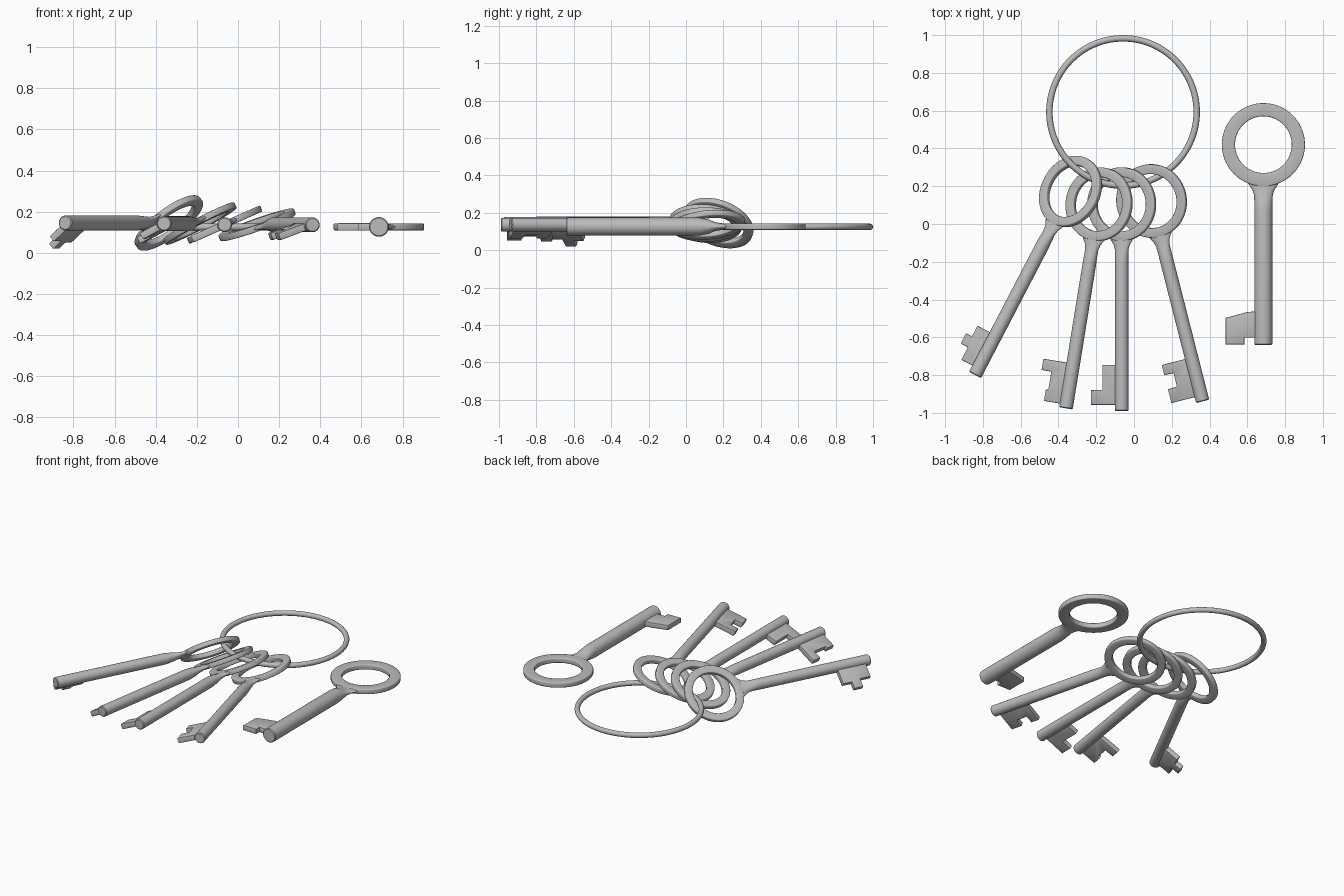
import bpy, bmesh, math
from mathutils import Matrix, Vector

if "Cube" in bpy.data.objects:
    bpy.data.objects.remove(bpy.data.objects["Cube"])

steel = bpy.data.materials.new("grey_steel")
steel.diffuse_color = (0.5, 0.5, 0.5, 1)
steel.use_nodes = True
steel.node_tree.nodes["Principled BSDF"].inputs["Base Color"].default_value = steel.diffuse_color


def finish(bm, name, matrix):
    bmesh.ops.recalc_face_normals(bm, faces=bm.faces[:])
    me = bpy.data.meshes.new(name)
    bm.to_mesh(me)
    bm.free()
    me.materials.append(steel)
    ob = bpy.data.objects.new(name, me)
    ob.matrix_world = matrix
    bpy.context.collection.objects.link(ob)
    bpy.ops.object.select_all(action='DESELECT')
    ob.select_set(True)
    bpy.context.view_layer.objects.active = ob
    bpy.ops.object.shade_smooth_by_angle(angle=math.radians(38))


def bridge(bm, a, b):
    n = len(a)
    for i in range(n):
        bm.faces.new((a[i], a[(i + 1) % n], b[(i + 1) % n], b[i]))


def revolve(bm, section, n=72):
    # closed (radius, z) section turned around z
    rows = []
    for k in range(n):
        t = 2 * math.pi * k / n
        rows.append([bm.verts.new((r * math.cos(t), r * math.sin(t), z)) for r, z in section])
    for k in range(n):
        bridge(bm, rows[k], rows[(k + 1) % n])


def rounded_rect(r0, r1, h, b, seg=3):
    pts = []
    for q, (r, z) in enumerate(((r1 - b, h - b), (r0 + b, h - b), (r0 + b, b - h), (r1 - b, b - h))):
        for s in range(seg + 1):
            t = math.pi / 2 * (q + s / seg)
            pts.append((r + b * math.cos(t), z + b * math.sin(t)))
    return pts


def key(name, centre, angle, roll, bit, outer=0.195, inner=0.144, shaft=0.036, tip=1.095, h=0.016):
    bm = bmesh.new()
    # bow (finger ring)
    revolve(bm, rounded_rect(inner, outer, h, 0.006))
    # shaft: flattened neck swelling into a round rod
    stations = [(outer - 0.03, shaft + 0.04, h * 0.9), (outer, shaft + 0.024, h),
                (outer + 0.02, shaft + 0.01, h * 1.15), (outer + 0.045, shaft + 0.002, h * 1.4),
                (outer + 0.08, shaft, h + (shaft - h) * 0.7), (outer + 0.13, shaft, shaft),
                (tip - 0.005, shaft, shaft), (tip, shaft - 0.005, shaft - 0.005)]
    n = 28
    rings = [[bm.verts.new((w * math.cos(2 * math.pi * i / n), -u, t * math.sin(2 * math.pi * i / n)))
              for i in range(n)] for u, w, t in stations]
    for a, b in zip(rings, rings[1:]):
        bridge(bm, a, b)
    bm.faces.new(rings[0])
    bm.faces.new(rings[-1])
    # bit (toothed blade)
    part = bmesh.new()
    face = part.faces.new([part.verts.new((-v, -u, -0.018)) for v, u in bit])
    up = bmesh.ops.extrude_face_region(part, geom=[face])
    bmesh.ops.translate(part, vec=Vector((0, 0, 0.036)),
                        verts=[g for g in up["geom"] if isinstance(g, bmesh.types.BMVert)])
    bmesh.ops.recalc_face_normals(part, faces=part.faces[:])
    rim = [e for e in part.edges if abs(e.verts[0].co.z - e.verts[1].co.z) < 1e-5]
    bmesh.ops.bevel(part, geom=rim, offset=0.005, segments=2, profile=0.5, affect='EDGES')
    tmp = bpy.data.meshes.new("bit_tmp")
    part.to_mesh(tmp)
    part.free()
    bm.from_mesh(tmp)
    bpy.data.meshes.remove(tmp)
    m = (Matrix.Translation(centre) @ Matrix.Rotation(math.radians(angle), 4, 'Z')
         @ Matrix.Rotation(math.radians(-roll), 4, 'Y'))
    finish(bm, name, m)


def steps(*blocks):
    # stepped bit outline from (start, end, reach) blocks along the shaft
    pts = [(0, blocks[0][0])]
    for a, b, v in blocks:
        pts += [(v, a), (v, b)]
    return pts + [(0, blocks[-1][1])]


# large carrying ring
bm = bmesh.new()
revolve(bm, [(0.39 + 0.017 * math.cos(i * math.pi / 8), 0.017 * math.sin(i * math.pi / 8))
             for i in range(16)], 112)
finish(bm, "carrying_ring", Matrix.Translation((-0.058, 0.593, 0.125)))

# four hanging keys
key("key_left", (-0.336, 0.172, 0.145), -27.5, 40,
    steps((0.858, 0.92, 0.13), (0.921, 0.982, 0.176), (0.983, 1.057, 0.12)))
key("key_mid_left", (-0.185, 0.105, 0.142), -9.2, 28,
    steps((0.855, 0.915, 0.174), (0.916, 1.013, 0.115), (1.014, 1.075, 0.13)))
key("key_mid_right", (-0.065, 0.105, 0.137), 0, 24,
    steps((0.851, 0.983, 0.105), (0.984, 1.063, 0.172)))
key("key_right", (0.093, 0.122, 0.136), 14.3, 20,
    steps((0.855, 0.911, 0.168), (0.912, 0.986, 0.115), (0.987, 1.063, 0.168)))

# loose key lying beside the ring
key("loose_key", (0.685, 0.42, 0.126), 0, 0,
    [(0, 0.88), (0.085, 0.886), (0.2, 0.917), (0.2, 1.057), (0.1, 1.057), (0.1, 1.022), (0, 1.022)],
    outer=0.22, inner=0.15, shaft=0.048, tip=1.06, h=0.017)
